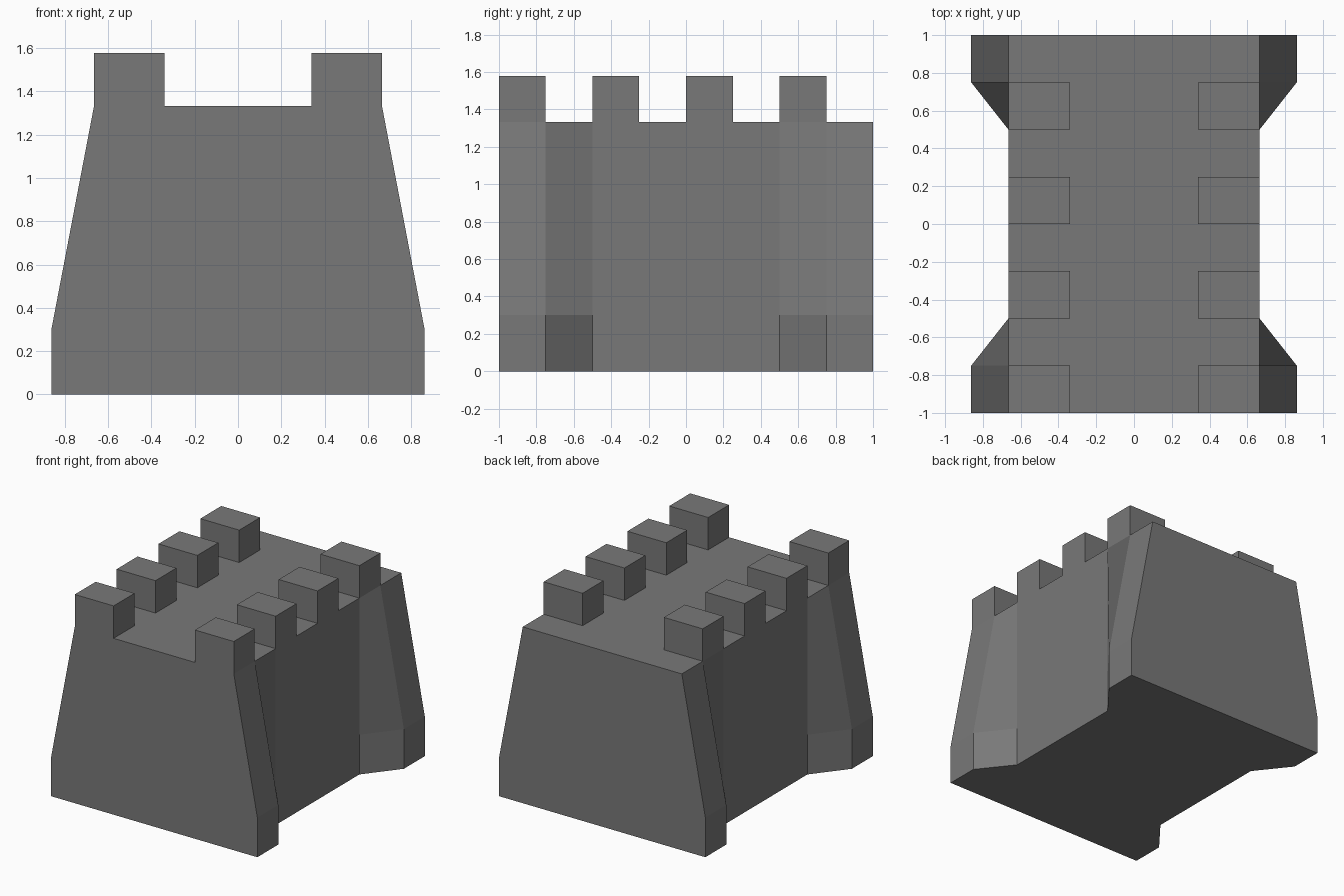
import bpy, bmesh

if "Cube" in bpy.data.objects:
    bpy.data.objects.remove(bpy.data.objects["Cube"])

WALL_X, FOOT_X = 0.665, 0.862     # half widths of the wall and of the buttress feet
FOOT_Z, ROOF_Z, TOP_Z = 0.30, 1.333, 1.578

# Dark grey stone
stone = bpy.data.materials.new("dark_stone")
stone.diffuse_color = (0.19, 0.19, 0.19, 1)
stone.use_nodes = True
stone.node_tree.nodes["Principled BSDF"].inputs["Base Color"].default_value = stone.diffuse_color


def finish(bm, name):
    mesh = bpy.data.meshes.new(name)
    bm.to_mesh(mesh)
    bm.free()
    mesh.materials.append(stone)
    obj = bpy.data.objects.new(name, mesh)
    bpy.context.collection.objects.link(obj)
    return obj


def outline(foot_x):
    # right side from front to back, then the left side by half-turn
    right = [(foot_x, -1), (foot_x, -0.75), (WALL_X, -0.5),
             (WALL_X, 0.5), (foot_x, 0.75), (foot_x, 1)]
    return right + [(-x, -y) for x, y in right]


# Tower body with four tapering corner buttresses, lofted through three outlines
bm = bmesh.new()
rings = [[bm.verts.new((x, y, z)) for x, y in outline(fx)]
         for fx, z in ((FOOT_X, 0), (FOOT_X, FOOT_Z), (WALL_X, ROOF_Z))]
for lo, hi in zip(rings, rings[1:]):
    for i in range(len(lo)):
        j = (i + 1) % len(lo)
        bm.faces.new((lo[j], hi[j], hi[i], lo[i]))
bm.faces.new(rings[0][::-1])
bm.faces.new(rings[-1])
finish(bm, "tower_body")

# Battlements: four open-bottomed blocks along each side of the roof
MERLON_W, MERLON_D = 0.325, 0.25
for side, label in ((1, "right"), (-1, "left")):
    for n in range(4):
        bm = bmesh.new()
        bmesh.ops.create_cube(bm, size=1)
        bmesh.ops.scale(bm, vec=(MERLON_W, MERLON_D, TOP_Z - ROOF_Z), verts=bm.verts)
        bmesh.ops.translate(bm, verts=bm.verts, vec=(
            side * (WALL_X - MERLON_W / 2), -0.875 + 0.5 * n, (ROOF_Z + TOP_Z) / 2))
        bm.normal_update()
        bottom = [f for f in bm.faces if f.normal.z < -0.9]
        bmesh.ops.delete(bm, geom=bottom, context='FACES_ONLY')
        finish(bm, f"battlement_{label}_{n + 1}")
